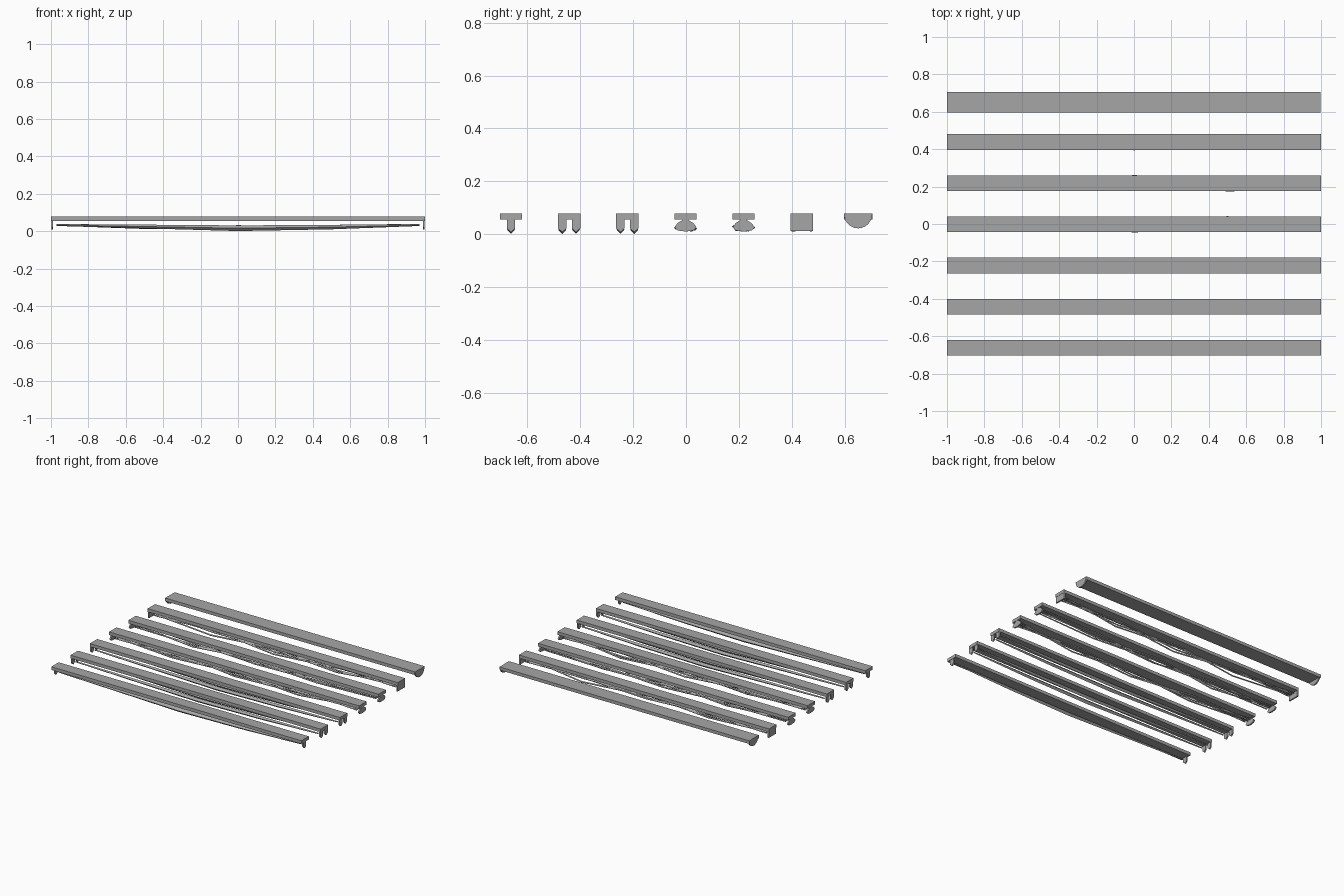
import bpy, bmesh, math

if "Cube" in bpy.data.objects:
    bpy.data.objects.remove(bpy.data.objects["Cube"])

grey = bpy.data.materials.new("mid_grey")
grey.diffuse_color = (0.38, 0.38, 0.38, 1)
grey.use_nodes = True
grey.node_tree.nodes["Principled BSDF"].inputs["Base Color"].default_value = grey.diffuse_color


def finish(name, bm):
    bmesh.ops.recalc_face_normals(bm, faces=bm.faces[:])
    me = bpy.data.meshes.new(name)
    bm.to_mesh(me)
    bm.free()
    me.materials.append(grey)
    ob = bpy.data.objects.new(name, me)
    bpy.context.collection.objects.link(ob)


def prism(name, profile, x0, x1):
    """Extrude a (y, z) outline along x."""
    bm = bmesh.new()
    a = [bm.verts.new((x0, y, z)) for y, z in profile]
    b = [bm.verts.new((x1, y, z)) for y, z in profile]
    n = len(a)
    bm.faces.new(a)
    bm.faces.new(b[::-1])
    for i in range(n):
        j = (i + 1) % n
        bm.faces.new((a[i], a[j], b[j], b[i]))
    finish(name, bm)


def cable(name, stations):
    """Diamond-section cable through (x, y, z, radius) stations."""
    bm = bmesh.new()
    rings = []
    for x, y, z, r in stations:
        rings.append([bm.verts.new((x, y + r * c, z + r * s))
                      for c, s in ((1, 0), (0, 1), (-1, 0), (0, -1))])
    for a, b in zip(rings, rings[1:]):
        for i in range(4):
            j = (i + 1) % 4
            bm.faces.new((a[i], a[j], b[j], b[i]))
    bm.faces.new(rings[0])
    bm.faces.new(rings[-1][::-1])
    finish(name, bm)


def rect(cy, w, z0, z1):
    return [(cy - w / 2, z0), (cy + w / 2, z0), (cy + w / 2, z1), (cy - w / 2, z1)]


def end_plates(name, profile):
    for side, s in (("left", -1), ("right", 1)):
        prism(f"{name}_{side}", profile, s * 0.988, s * 0.998)


TOP, LOW = 0.078, 0.055
XS = (-0.97, -0.5, 0, 0.5, 0.97)
centres = [-0.662 + 0.22 * i for i in range(6)]

# Rails
for i, cy in enumerate(centres):
    prism(f"rail_{i + 1}", rect(cy, 0.084, LOW, TOP), -1, 1)
prism("wide_rail", rect(0.651, 0.108, LOW, TOP), -1, 0.99)

# Hangers with one or two thick sagging cables
for i in range(3):
    offsets = (0,) if i == 0 else (-0.026, 0.026)
    for k, off in enumerate(offsets):
        y = centres[i] + off
        tab = [(y - 0.016, LOW), (y - 0.016, 0.022), (y, 0.008),
               (y + 0.016, 0.022), (y + 0.016, LOW)]
        end_plates(f"hanger_{i + 1}_{k + 1}", tab)
        cable(f"thick_cable_{i + 1}_{k + 1}",
              [(x, y, z, r) for x, z, r in zip(
                  XS, (0.033, 0.025, 0.016, 0.022, 0.033),
                  (0.005, 0.010, 0.015, 0.012, 0.005))])

# Lens-shaped hangers, box hanger and half-round hanger
for i in (3, 4):
    cy = centres[i]
    lens = [(-0.042, 0.026), (-0.03, 0.014), (0, 0.010), (0.03, 0.014), (0.042, 0.026),
            (0.03, 0.042), (0.012, 0.053), (0.012, 0.056), (-0.012, 0.056),
            (-0.012, 0.053), (-0.03, 0.042)]
    end_plates(f"lens_hanger_{i + 1}", [(cy + y, z) for y, z in lens])
end_plates("box_hanger", rect(centres[5], 0.084, 0.012, LOW + 0.002))
half = [(0.651 + 0.054 * math.cos(a), TOP - 0.056 * math.sin(a))
        for a in (math.pi * k / 12 for k in range(13))]
end_plates("half_round_hanger", half)

# Bundles of thin cables swaying from side to side
sways = [(0.015, -0.02, 0.038), (-0.036, 0.026, -0.012), (0.03, -0.038, 0.008),
         (-0.008, 0.01, -0.03)]
drops = [(0.018, 0.026, 0.02), (0.024, 0.016, 0.028), (0.028, 0.024, 0.016)]
for i in (3, 4, 5):
    for k in range(4):
        y0 = centres[i] + (k - 1.5) * 0.017
        sway = sways[k] if i != 4 else [-v for v in sways[k]]
        drop = drops[(k + i) % 3]
        pts = [(XS[0], y0, 0.034, 0.005)]
        pts += [(x, centres[i] + s, z, 0.006) for x, s, z in zip(XS[1:4], sway, drop)]
        pts.append((XS[4], y0, 0.034, 0.005))
        cable(f"thin_cable_{i + 1}_{k + 1}", pts)
